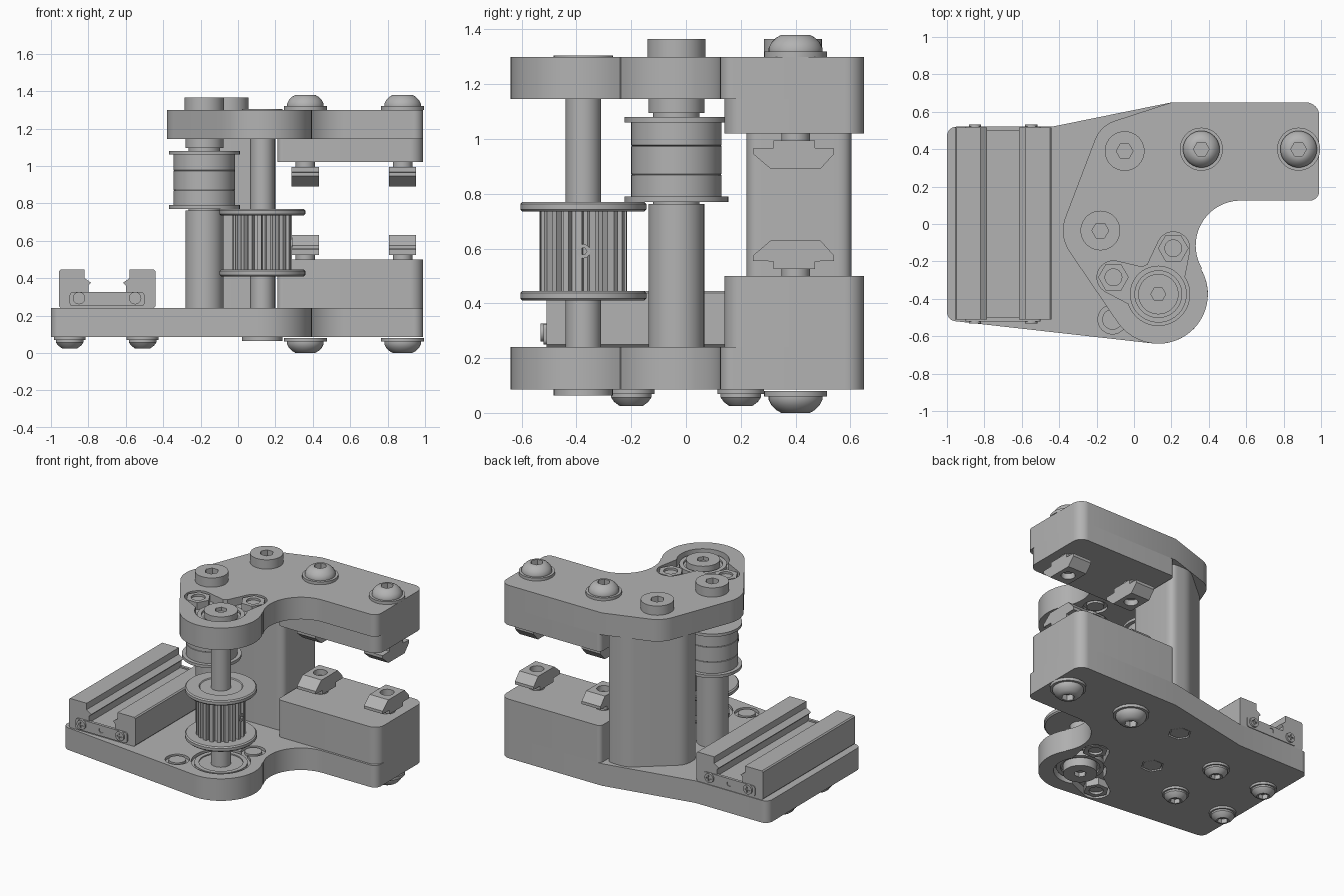
import bpy, bmesh
from math import sin, cos, pi, radians
from mathutils import Vector

if "Cube" in bpy.data.objects:
    bpy.data.objects.remove(bpy.data.objects["Cube"])

grey = bpy.data.materials.new("machined_grey")
grey.use_nodes = True
grey.diffuse_color = (0.45, 0.45, 0.45, 1)
grey.node_tree.nodes["Principled BSDF"].inputs["Base Color"].default_value = (0.45, 0.45, 0.45, 1)
parts = []


def finish(name, bm, loc=(0, 0, 0)):
    bmesh.ops.remove_doubles(bm, verts=bm.verts, dist=1e-5)
    bmesh.ops.recalc_face_normals(bm, faces=bm.faces)
    me = bpy.data.meshes.new(name)
    bm.to_mesh(me)
    bm.free()
    me.materials.append(grey)
    ob = bpy.data.objects.new(name, me)
    ob.location = loc
    bpy.context.collection.objects.link(ob)
    parts.append(ob)
    return ob


def prism(name, pts, lo, hi, axis="z", loc=(0, 0, 0)):
    """Extrude a 2D outline along an axis."""
    place = {"z": lambda a, b, h: (a, b, h), "y": lambda a, b, h: (a, h, b),
             "x": lambda a, b, h: (h, a, b)}[axis]
    bm = bmesh.new()
    face = bm.faces.new([bm.verts.new(place(a, b, lo)) for a, b in pts])
    ext = bmesh.ops.extrude_face_region(bm, geom=[face], use_keep_orig=True)
    new = [v for v in ext["geom"] if isinstance(v, bmesh.types.BMVert)]
    bmesh.ops.translate(bm, verts=new, vec=place(0, 0, hi - lo))
    return finish(name, bm, loc)


def lathe(name, prof, loc=(0, 0, 0), n=40):
    """Revolve (radius, height) points around z."""
    bm = bmesh.new()
    vs = [bm.verts.new((r, 0, h)) for r, h in prof]
    es = [bm.edges.new(p) for p in zip(vs, vs[1:])]
    bmesh.ops.spin(bm, geom=vs + es, axis=(0, 0, 1), cent=(0, 0, 0), steps=n, angle=2 * pi)
    return finish(name, bm, loc)


def arc(cx, cy, r, a0, a1, n=12):
    return [(cx + r * cos(radians(a0 + (a1 - a0) * i / n)),
             cy + r * sin(radians(a0 + (a1 - a0) * i / n))) for i in range(n + 1)]


def ring(cx, cy, r, n=32):
    return arc(cx, cy, r, 0, 360 - 360 / n, n - 1)


def cyl(name, x, y, r, lo, hi, n=32, axis="z"):
    return prism(name, ring(x, y, r, n), lo, hi, axis)


def rounded(pts, r):
    """Round every corner of a convex outline."""
    out = []
    for i, p in enumerate(pts):
        p, a, b = Vector(p), Vector(pts[i - 1]), Vector(pts[(i + 1) % len(pts)])
        s, e = p + (a - p).normalized() * r, p + (b - p).normalized() * r
        for k in range(7):
            t = k / 6
            out.append(tuple(s * (1 - t) ** 2 + p * (2 * t * (1 - t)) + e * t * t))
    return out


def cut(target, *cutters):
    for c in cutters:
        m = target.modifiers.new("cut", "BOOLEAN")
        m.operation, m.solver, m.object = "DIFFERENCE", "EXACT", c
        bpy.context.view_layer.update()
        with bpy.context.temp_override(object=target, active_object=target):
            bpy.ops.object.modifier_apply(modifier=m.name)
        parts.remove(c)
        bpy.data.objects.remove(c)
    return target


def capsule(c, rc, d, rd, lo, hi):
    """Outline hull of two circles, as a cutter."""
    bm = bmesh.new()
    for h in (lo, hi):
        for x, y in ring(*c, rc) + ring(*d, rd):
            bm.verts.new((x, y, h))
    res = bmesh.ops.convex_hull(bm, input=bm.verts)
    loose = {v for v in res["geom_interior"] + res["geom_unused"] if isinstance(v, bmesh.types.BMVert)}
    bmesh.ops.delete(bm, geom=list(loose), context="VERTS")
    return finish("pocket_cutter", bm)


def copy(ob, name, loc, flip=False):
    new = bpy.data.objects.new(name, ob.data)
    new.location = loc
    new.rotation_euler = (pi if flip else 0, 0, 0)
    bpy.context.collection.objects.link(new)
    parts.append(new)


SHAFT, IDLER, POST = (0.13, -0.375), (-0.18, -0.035), (-0.05, 0.39)
BASE0, BASE1, TOP0, TOP1 = 0.085, 0.24, 1.145, 1.30

# Plates share the right-hand arm outline
arm = ([(0.2, 0.65)] + arc(0.92, 0.58, 0.07, 90, 0) + arc(0.94, 0.175, 0.05, 0, -90)
       + arc(0.57, -0.115, 0.24, 90, 210.6, 24))
base = prism("base_plate", arc(-0.95, 0.47, 0.05, 180, 90) + [(-0.44, 0.52)] + arm
             + arc(*SHAFT, 0.265, 30.6, -96.5, 24) + arc(-0.95, -0.47, 0.05, -96.5, -180), BASE0, BASE1)
top = prism("top_plate", arm + arc(*SHAFT, 0.265, 30.6, -146, 28) + arc(*IDLER, 0.2, -146, -201)
            + arc(*POST, 0.17, 159, 108), TOP0, TOP1)

# Bearing pockets, nuts and shaft end caps; s points out of each plate
for tag, plate, outer, inner, s, nuts in (
        ("top", top, TOP1, TOP0, 1, [(-0.11, -0.285), (0.21, -0.13)]),
        ("base", base, BASE0, BASE1, -1, [(-0.115, -0.51), (0.21, -0.13)])):
    cut(plate, cyl("cutter", *SHAFT, 0.168, outer - 0.06 * s, outer + 0.1 * s, 40),
        cyl("cutter", *SHAFT, 0.19, inner + 0.02 * s, inner - 0.1 * s, 40))
    for p in nuts:
        cut(plate, capsule(SHAFT, 0.12, p, 0.088, outer - 0.055 * s, outer + 0.1 * s),
            cyl("cutter", *p, 0.078, inner + 0.02 * s, inner - 0.1 * s))
        cut(cyl(tag + "_nut", *p, 0.082, outer - 0.07 * s, outer - 0.005 * s, 6),
            cyl("cutter", *p, 0.045, outer - 0.02 * s, outer + 0.1 * s))
        cyl(tag + "_flush_screw", *p, 0.055, inner + 0.03 * s, inner, 24)
    cut(cyl(tag + "_bearing", *SHAFT, 0.152, outer - 0.08 * s, outer - 0.025 * s, 40),
        cyl("cutter", *SHAFT, 0.125, outer - 0.04 * s, outer + 0.1 * s, 40))
    cut(cyl(tag + "_inner_bearing", *SHAFT, 0.17, inner + 0.03 * s, inner + 0.004 * s, 40),
        cyl("cutter", *SHAFT, 0.14, inner + 0.012 * s, inner - 0.1 * s, 40))
    end = outer + (0.005 if s > 0 else -0.022) * 1
    cut(cyl(tag + "_shaft_cap", *SHAFT, 0.108, outer - 0.08 * s, end, 40),
        cyl("cutter", *SHAFT, 0.04, end - 0.03 * s, end + 0.1 * s, 6))

# Nuts flush in the underside below the two long screws
for p in (IDLER, POST):
    cut(base, cyl("cutter", *p, 0.075, BASE0 + 0.02, 0, 6))
    cyl("underside_nut", *p, 0.066, BASE0 + 0.004, BASE0 + 0.03, 6)

# Column and jaw blocks
prism("column", rounded([(-0.25, 0.22), (0.2, 0.22), (0.2, 0.605), (0.04, 0.605), (-0.25, 0.36)], 0.055),
      BASE1, TOP0)
for name, lo, hi in (("lower_jaw", BASE1, 0.5), ("upper_jaw", 1.02, TOP0)):
    prism(name, arc(0.24, 0.62, 0.03, 180, 90) + arc(0.92, 0.58, 0.07, 90, 0)
          + arc(0.92, 0.21, 0.07, 0, -90) + arc(0.24, 0.17, 0.03, -90, -180), lo, hi)

# Slot nuts with their bolt stems
nut_profile = [(-0.08, 0.025), (-0.08, 0.053), (-0.155, 0.055), (-0.155, 0.075), (-0.09, 0.13),
               (0.09, 0.13), (0.14, 0.075), (0.14, 0.055), (0.07, 0.053), (0.07, 0.025)]
for x in (0.36, 0.88):
    for tag, z, s in (("lower", 0.5, 1), ("upper", 1.02, -1)):
        nut = prism(tag + "_slot_nut", [(0.4 + a, z + s * h) for a, h in nut_profile],
                    x - 0.073, x + 0.073, "x")
        cut(nut, cyl("cutter", x, 0.4, 0.045, z + 0.09 * s, z + 0.2 * s))
        cyl(tag + "_bolt_stem", x, 0.4, 0.052, z, z + 0.03 * s)

# Button head bolts with washers
big = lathe("top_jaw_bolt", [(0, 0), (0.115, 0), (0.115, 0.02), (0.098, 0.02), (0.098, 0.032),
            (0.088, 0.052), (0.07, 0.07), (0.052, 0.08), (0, 0.08)], (0.36, 0.4, TOP1))
cut(big, cyl("cutter", 0.36, 0.4, 0.042, TOP1 + 0.04, 1.5, 6))
copy(big, "top_jaw_bolt", (0.88, 0.4, TOP1))
for x in (0.36, 0.88):
    copy(big, "bottom_jaw_bolt", (x, 0.4, 0.08), True)
small = lathe("small_bolt", [(0, 0), (0.085, 0), (0.085, 0.016), (0.074, 0.016), (0.074, 0.028),
              (0.062, 0.045), (0.042, 0.06), (0, 0.06)], (0, 0, 0))
cut(small, cyl("cutter", 0, 0, 0.034, 0.03, 0.2, 6))
small.location, small.rotation_euler = (-0.9, -0.2, BASE0), (pi, 0, 0)
for p in ((-0.9, 0.2), (-0.51, -0.2), (-0.51, 0.2)):
    copy(small, "small_bolt", (*p, BASE0), True)

# Long cap screws on the top plate
for p in (IDLER, POST):
    cut(cyl("cap_screw", *p, 0.106, TOP1, 1.365, 40), cyl("cutter", *p, 0.045, 1.325, 1.5, 6))

# Shaft and toothed pulley
cyl("shaft", *SHAFT, 0.065, 0.1, 1.28)
teeth = []
for i in range(20):
    for f, r in ((0, 0.135), (0.35, 0.135), (0.45, 0.16), (0.9, 0.16)):
        a = 2 * pi * (i + f) / 20
        teeth.append((SHAFT[0] + r * cos(a), SHAFT[1] + r * sin(a)))
prism("pulley_teeth", teeth, 0.44, 0.74)
for lo, hi in ((0.41, 0.445), (0.735, 0.77)):
    lathe("pulley_flange", [(0, lo), (0.222, lo), (0.23, lo + 0.008), (0.23, hi - 0.008), (0.222, hi),
          (0.14, hi), (0.135, hi - 0.006), (0, hi - 0.006)], (*SHAFT, 0), 48)
cut(cyl("pulley_set_screw", SHAFT[1], 0.59, 0.026, 0.2, 0.292, 20, "x"),
    cyl("cutter", SHAFT[1], 0.59, 0.013, 0.27, 0.4, 6, "x"))

# Idler with its spacers
cyl("idler_spacer", *IDLER, 0.102, BASE1, 0.762, 40)
lathe("idler_pulley", [(0, 0.755), (0.085, 0.755), (0.085, 0.77), (0.19, 0.77), (0.19, 0.79), (0.165, 0.79),
      (0.165, 0.868), (0.162, 0.87), (0.165, 0.872), (0.165, 0.973), (0.162, 0.975), (0.165, 0.977),
      (0.165, 1.06), (0.19, 1.06), (0.19, 1.08), (0.085, 1.08), (0.085, 1.095), (0.102, 1.095),
      (0.102, TOP0), (0, TOP0)], (*IDLER, 0), 48)

# Slide rail with end plates
half = [(0.1, 0.315), (0.1, 0.36), (0.085, 0.375), (0.12, 0.40), (0.12, 0.445), (0.25, 0.445),
        (0.258, 0.437), (0.258, 0.25), (0.248, 0.24)]
prism("slide_rail", [(-0.7 + x, z) for x, z in half] + [(-0.7 - x, z) for x, z in reversed(half)],
      -0.51, 0.515, "y")
for s in (-1, 1):
    plate = prism("rail_end_plate", rounded([(-0.9, 0.25), (-0.5, 0.25), (-0.5, 0.325), (-0.9, 0.325)], 0.02),
                  s * 0.50, s * 0.52, "y")
    cut(plate, cyl("cutter", -0.7, 0.29, 0.018, s * 0.515, s * 0.6, 20, "y"))
    for x in (-0.85, -0.55):
        screw = cyl("rail_end_screw", x, 0.293, 0.033, s * 0.51, s * 0.532, 24, "y")
        for w, h in ((0.02, 0.005), (0.005, 0.02)):
            cut(screw, prism("cutter", [(x - w, 0.293 - h), (x + w, 0.293 - h), (x + w, 0.293 + h),
                                        (x - w, 0.293 + h)], s * 0.525, s * 0.6, "y"))

# Smooth round surfaces, keep hard edges
for me in {ob.data for ob in parts}:
    me.shade_smooth()
    me.set_sharp_from_angle(angle=radians(32))
